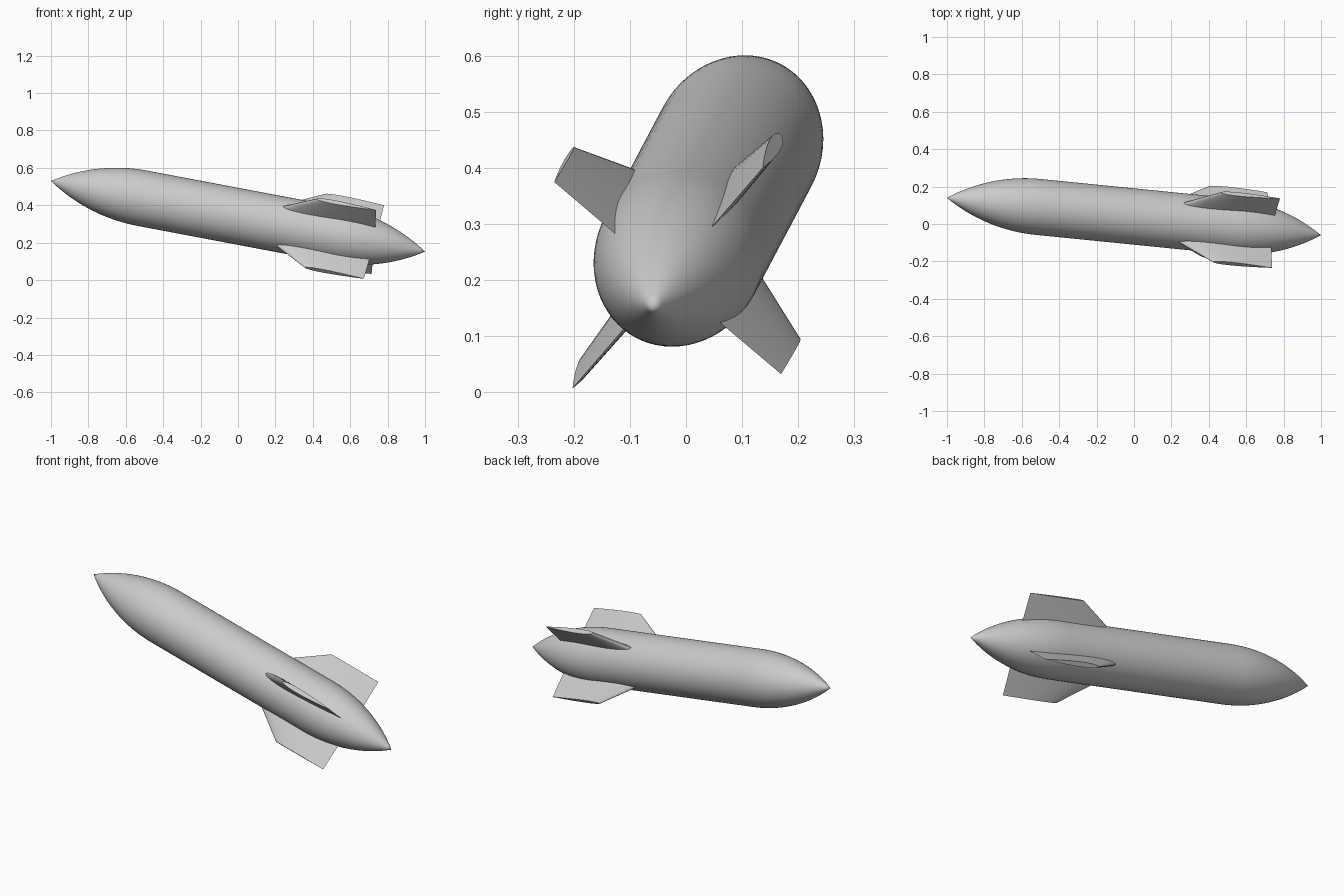
import bpy, bmesh, math
from mathutils import Matrix, Vector

cube = bpy.data.objects.get("Cube")
if cube:
    bpy.data.objects.remove(cube, do_unlink=True)

# One plain grey paint
paint = bpy.data.materials.new("light grey")
paint.use_nodes = True
GREY = (0.6, 0.6, 0.6, 1)
paint.diffuse_color = GREY
paint.node_tree.nodes["Principled BSDF"].inputs["Base Color"].default_value = GREY

# Tilted frame: local x runs along the hull from nose to tail
NOSE, TAIL = Vector((-1, 0.14, 0.53)), Vector((1, -0.06, 0.152))
axis = (TAIL - NOSE).normalized()
side = (Vector((0, 1, 0)) - axis * axis.y).normalized()
up = axis.cross(side)
frame = Matrix.Translation((NOSE + TAIL) / 2) @ Matrix((axis, side, up)).transposed().to_4x4()

HALF = (TAIL - NOSE).length / 2
RADIUS, OGIVE = 0.15, 0.5
ARC = (RADIUS ** 2 + OGIVE ** 2) / (2 * RADIUS)


def finish(name, bm, sharp):
    bmesh.ops.recalc_face_normals(bm, faces=bm.faces)
    bm.transform(frame)
    mesh = bpy.data.meshes.new(name)
    bm.to_mesh(mesh)
    bm.free()
    mesh.materials.append(paint)
    obj = bpy.data.objects.new(name, mesh)
    bpy.context.collection.objects.link(obj)
    bpy.ops.object.select_all(action='DESELECT')
    obj.select_set(True)
    bpy.context.view_layer.objects.active = obj
    bpy.ops.object.shade_smooth_by_angle(angle=math.radians(sharp))


# Hull: a cylinder with a pointed ogive at each end, spun round its axis
def ogive_radius(t):
    return math.sqrt(ARC ** 2 - (OGIVE - t) ** 2) + RADIUS - ARC


steps = 20
curve = [(OGIVE * i / steps, ogive_radius(OGIVE * i / steps)) for i in range(steps + 1)]
profile = [(t - HALF, r) for t, r in curve] + [(HALF - t, r) for t, r in reversed(curve)]
bm = bmesh.new()
verts = [bm.verts.new((x, 0, r)) for x, r in profile]
edges = [bm.edges.new(pair) for pair in zip(verts, verts[1:])]
bmesh.ops.spin(bm, geom=verts + edges, cent=(0, 0, 0), axis=(1, 0, 0),
               angle=math.tau, steps=64)
bmesh.ops.remove_doubles(bm, verts=bm.verts, dist=0.0005)
finish("hull", bm, 40)


# Fins: swept, tapered aerofoils with a round front and a sharp back edge
def thickness(u):
    return 0.4 * (0.2969 * math.sqrt(u) - 0.126 * u - 0.3516 * u ** 2
                  + 0.2843 * u ** 3 - 0.1036 * u ** 4)


def make_fin(name, angle):
    bm = bmesh.new()
    n = 16
    stations = [(1 - math.cos(math.pi * i / n)) / 2 for i in range(n + 1)]
    outline = [(u, thickness(u)) for u in stations]
    outline += [(u, -thickness(u)) for u in reversed(stations[1:-1])]
    loops = []
    # front edge, back edge and distance from the axis, at root and tip
    for front, back, reach in ((0.146, 0.745, 0.09), (0.42, 0.743, 0.265)):
        chord = back - front
        loops.append([bm.verts.new((front + u * chord, reach, w * chord))
                      for u, w in outline])
    root, tip = loops
    for i in range(len(root)):
        j = (i + 1) % len(root)
        bm.faces.new((root[i], root[j], tip[j], tip[i]))
    bm.faces.new(root)
    bm.faces.new(tip)
    bm.transform(Matrix.Rotation(angle, 4, 'X'))
    finish(name, bm, 40)


names = ("upper_back_fin", "upper_front_fin", "lower_front_fin", "lower_back_fin")
for k, name in enumerate(names):
    make_fin(name, math.radians(50 + 90 * k))
